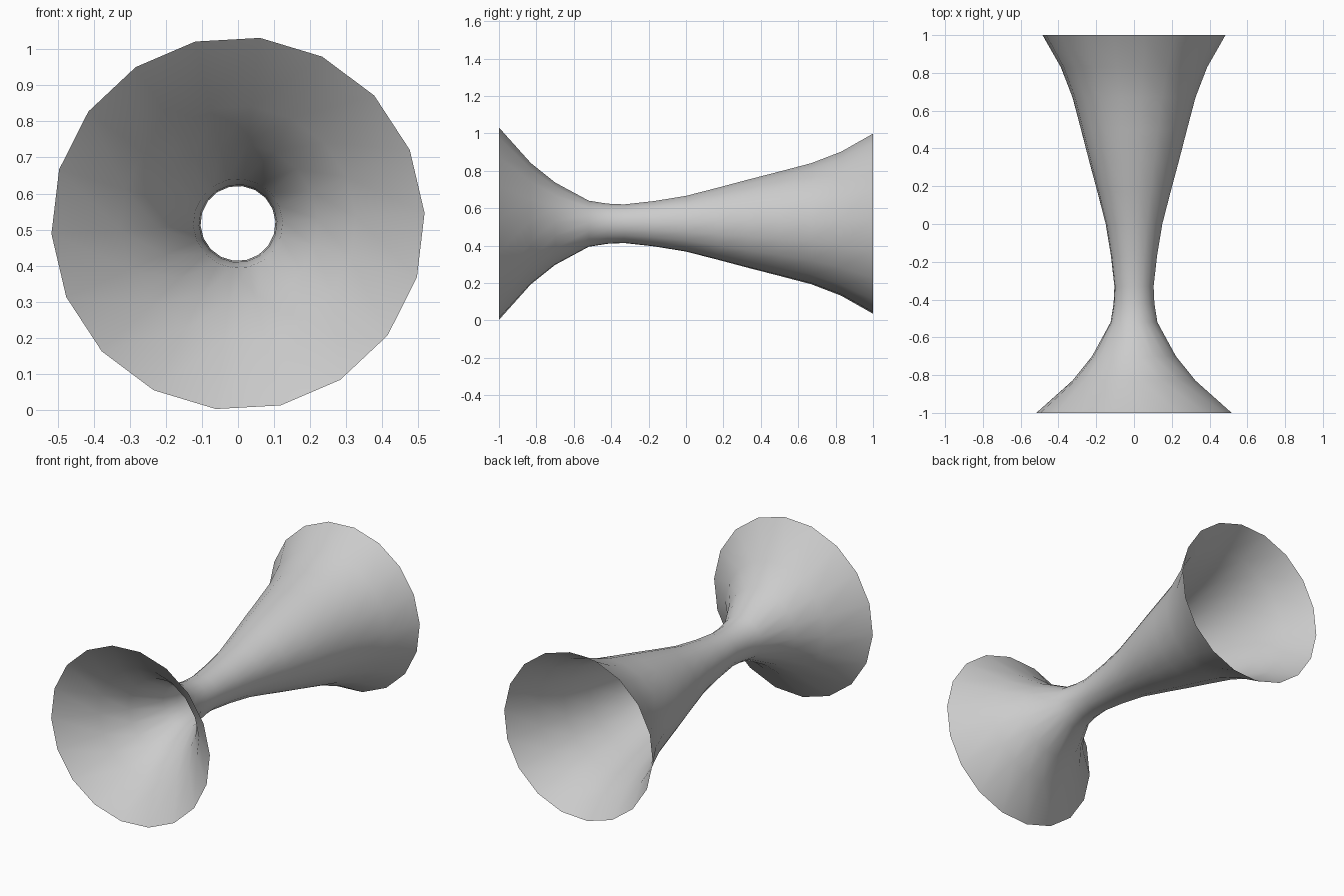
import bpy, bmesh, math

if "Cube" in bpy.data.objects:
    bpy.data.objects.remove(bpy.data.objects["Cube"])

SIDES = 18
CENTRE_Z = 0.517
OFFSET = math.radians(3.2)

# (position along y, radius), flared front mouth to long back horn
PROFILE = [(-1.0, 0.518), (-0.83, 0.327), (-0.70, 0.222), (-0.52, 0.124),
           (-0.42, 0.108), (-0.33, 0.104), (-0.17, 0.122), (0.0, 0.15),
           (0.17, 0.194), (0.33, 0.237), (0.5, 0.281), (0.67, 0.326),
           (0.83, 0.388), (1.0, 0.485)]

# Open double-flared tube
bm = bmesh.new()
rings = []
for y, r in PROFILE:
    angles = [OFFSET + 2 * math.pi * i / SIDES for i in range(SIDES)]
    rings.append([bm.verts.new((r * math.cos(a), y, CENTRE_Z + r * math.sin(a)))
                  for a in angles])
for a, b in zip(rings, rings[1:]):
    for i in range(SIDES):
        j = (i + 1) % SIDES
        bm.faces.new((a[i], a[j], b[j], b[i]))
bmesh.ops.recalc_face_normals(bm, faces=bm.faces)
for f in bm.faces:
    f.smooth = True

mesh = bpy.data.meshes.new("flared_tube")
bm.to_mesh(mesh)
bm.free()
tube = bpy.data.objects.new("flared_tube", mesh)
bpy.context.collection.objects.link(tube)
